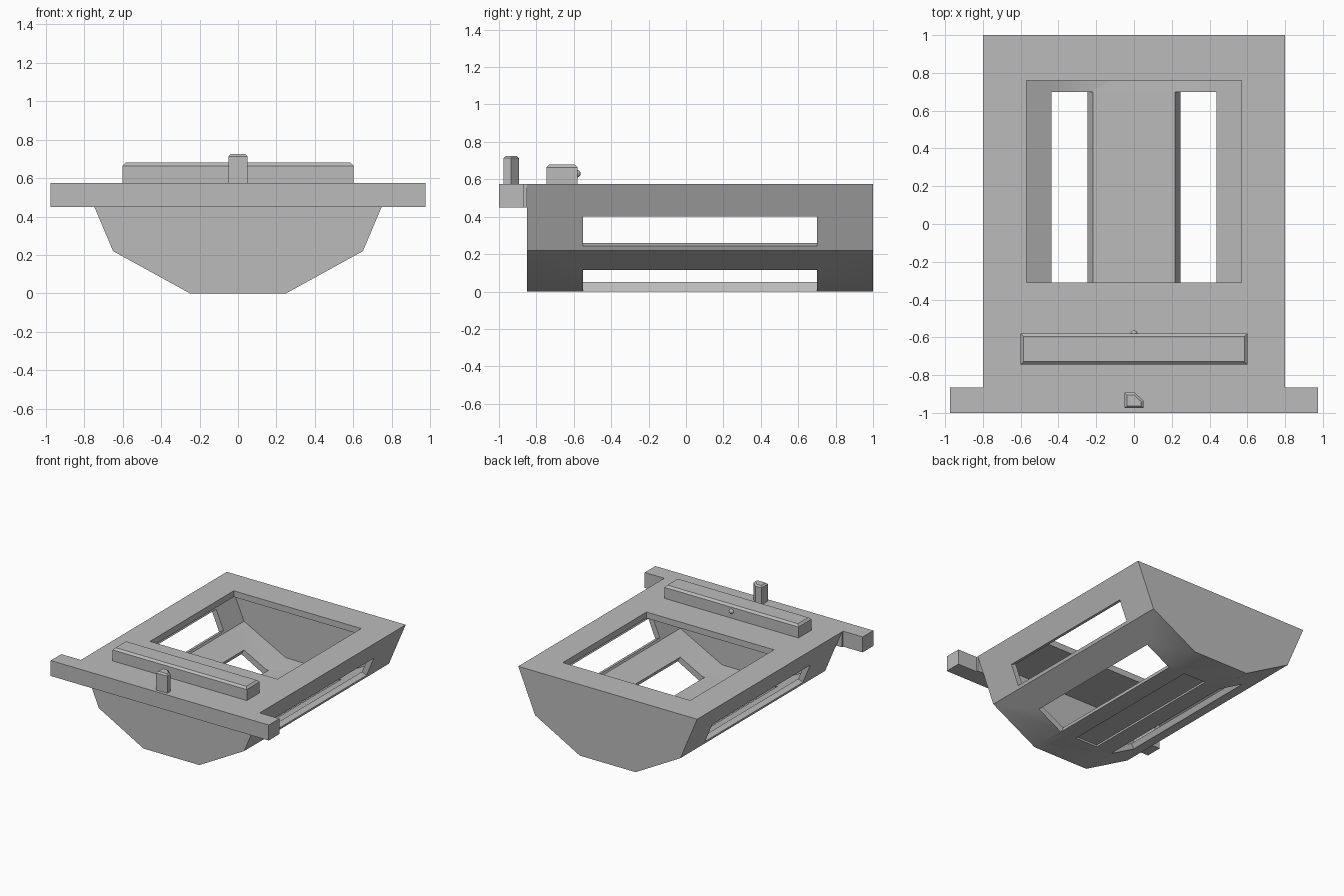
import bpy, bmesh, math
from mathutils import Vector

cube = bpy.data.objects.get("Cube")
if cube:
    bpy.data.objects.remove(cube, do_unlink=True)

# Single grey material
grey = bpy.data.materials.new("plain grey")
grey.use_nodes = True
GREY = (0.5, 0.5, 0.5, 1)
grey.diffuse_color = GREY
grey.node_tree.nodes["Principled BSDF"].inputs["Base Color"].default_value = GREY


def finish(name, bm):
    bmesh.ops.recalc_face_normals(bm, faces=bm.faces)
    mesh = bpy.data.meshes.new(name)
    bm.to_mesh(mesh)
    bm.free()
    mesh.materials.append(grey)
    ob = bpy.data.objects.new(name, mesh)
    bpy.context.collection.objects.link(ob)
    return ob


def prism(name, points, depth, top_bevel=0):
    """Extrude a closed 3D outline along depth; optionally chamfer its upper rim."""
    bm = bmesh.new()
    face = bm.faces.new([bm.verts.new(p) for p in points])
    out = bmesh.ops.extrude_face_region(bm, geom=[face], use_keep_orig=True)
    verts = [g for g in out["geom"] if isinstance(g, bmesh.types.BMVert)]
    bmesh.ops.translate(bm, verts=verts, vec=depth)
    if top_bevel:
        high = max(v.co.z for v in bm.verts) - 1e-4
        rim = [e for e in bm.edges if all(v.co.z > high for v in e.verts)]
        bmesh.ops.recalc_face_normals(bm, faces=bm.faces)
        bmesh.ops.bevel(bm, geom=rim, offset=top_bevel, segments=1, affect='EDGES')
    return finish(name, bm)


def section(name, xz, y0, y1):
    return prism(name, [(x, y0, z) for x, z in xz], (0, y1 - y0, 0))


def column(name, xy, z0, z1, top_bevel=0):
    return prism(name, [(x, y, z0) for x, y in xy], (0, 0, z1 - z0), top_bevel)


def box(name, x0, x1, y0, y1, z0, z1, top_bevel=0):
    return column(name, [(x0, y0), (x1, y0), (x1, y1), (x0, y1)], z0, z1, top_bevel)


def mirrored(half):
    return half + [(-x, z) for x, z in reversed(half)]


def cut(target, cutter):
    mod = target.modifiers.new(cutter.name, 'BOOLEAN')
    mod.operation = 'DIFFERENCE'
    mod.solver = 'EXACT'
    mod.object = cutter
    bpy.context.view_layer.objects.active = target
    bpy.ops.object.modifier_apply(modifier=mod.name)
    bpy.data.objects.remove(cutter, do_unlink=True)


# Faceted hollow hull
TOP, WALL = 0.575, 0.05
hull = section("hull", mirrored([(0.8, TOP), (0.65, 0.22), (0.25, 0)]), -0.85, 1)
cavity = mirrored([(0.733, TOP - WALL), (0.611, 0.245), (0.237, WALL)])
cut(hull, section("cavity", cavity, -0.85 + WALL, 1 - WALL))
cut(hull, box("top_opening", -0.57, 0.57, -0.31, 0.76, 0.4, 0.7))

# Long slots through the side panels, square to each panel
SLOT_BACK, SLOT_FRONT = 0.70, -0.55
for low, high in [((0.247, -0.002), (0.459, 0.115)), ((0.66, 0.243), (0.726, 0.40))]:
    a, b = Vector(low), Vector(high)
    run = (b - a).normalized()
    out = Vector((run.y, -run.x)) * 0.09
    for side in (1, -1):
        quad = [a + out, b + out, b - out, a - out]
        cut(hull, section("slot", [(side * p.x, p.y) for p in quad], SLOT_FRONT, SLOT_BACK))

# Shallow recess under the floor
cut(hull, box("floor_recess", -0.1, 0.1, SLOT_FRONT, SLOT_BACK, -0.1, 0.015))

# Front crossbar and the neck joining it to the hull
box("front_crossbar", -0.975, 0.975, -1, -0.865, 0.45, TOP)
box("crossbar_neck", -0.8, 0.8, -0.865, -0.85, 0.45, TOP)

# Raised bar with a small button on its rear face
box("raised_bar", -0.6, 0.6, -0.745, -0.58, TOP, 0.68, 0.016)
bm = bmesh.new()
bmesh.ops.create_uvsphere(bm, u_segments=16, v_segments=10, radius=0.02)
bmesh.ops.translate(bm, verts=bm.verts, vec=(0, -0.583, 0.63))
button = finish("rear_button", bm)

# Front post with one cut corner
post = [(-0.05, -0.975), (0.05, -0.975), (0.05, -0.935), (0.005, -0.893), (-0.05, -0.893)]
column("front_post", post, TOP, 0.725, 0.012)

# Smooth the shallow angles only
bpy.ops.object.select_all(action='DESELECT')
for ob in (hull, button):
    ob.select_set(True)
bpy.context.view_layer.objects.active = hull
bpy.ops.object.shade_smooth_by_angle(angle=math.radians(30))
